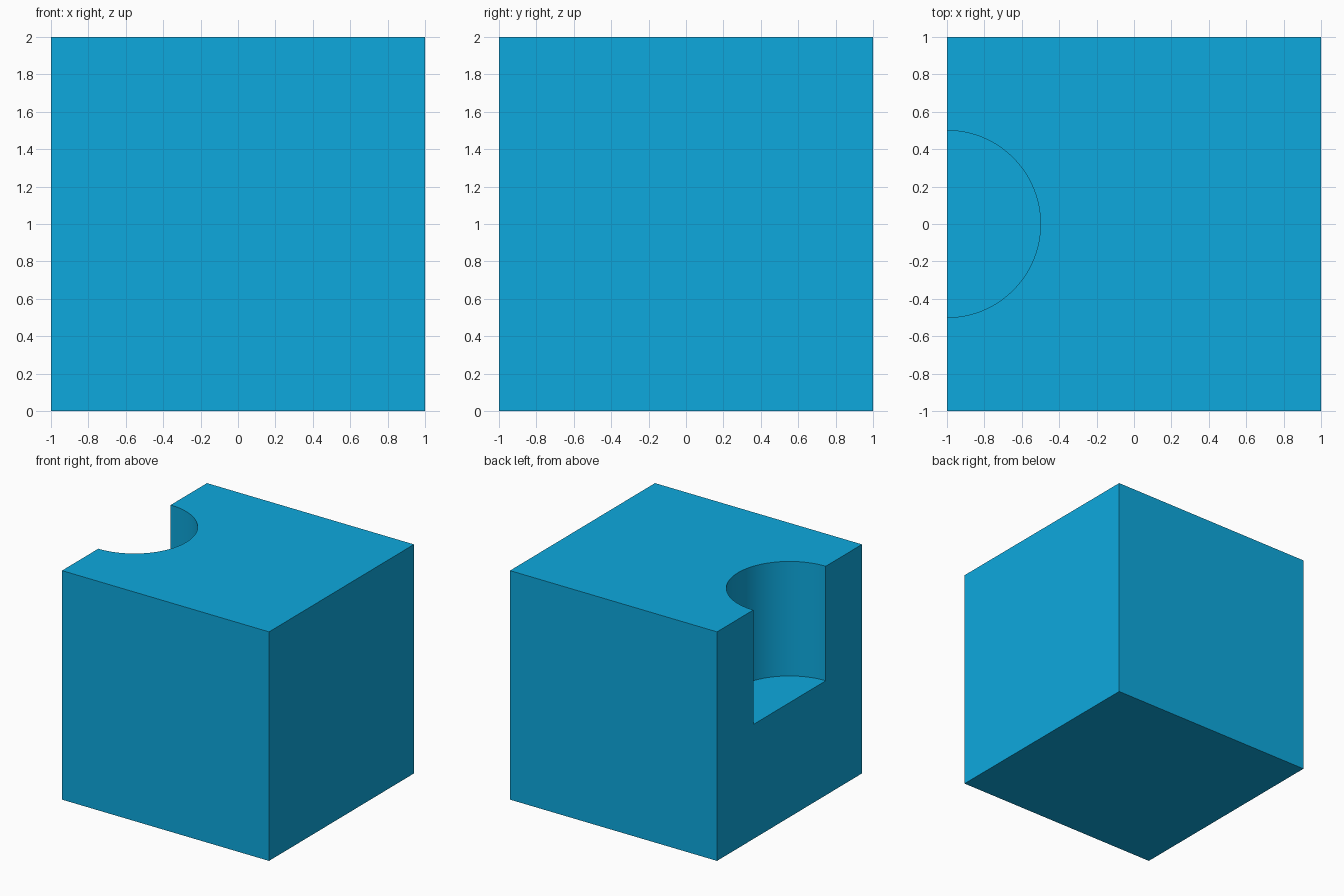
import bpy
from math import radians

if "Cube" in bpy.data.objects:
    bpy.data.objects.remove(bpy.data.objects["Cube"])

# Solid block
bpy.ops.mesh.primitive_cube_add(size=2, location=(0, 0, 1))
block = bpy.context.object
block.name = "notched_block"

mat = bpy.data.materials.new("blue")
mat.diffuse_color = (0.004, 0.397, 0.73, 1)
mat.use_nodes = True
mat.node_tree.nodes["Principled BSDF"].inputs["Base Color"].default_value = mat.diffuse_color
block.data.materials.append(mat)

# Round cutter centred on the left face, reaching down to half height
bpy.ops.mesh.primitive_cylinder_add(vertices=128, radius=0.5, depth=1.5, location=(-1, 0, 1.75))
cutter = bpy.context.object
cutter.name = "notch_cutter"
cutter.hide_render = True
cutter.data.materials.append(mat)

# Cut the half-round notch
cut = block.modifiers.new("notch", 'BOOLEAN')
cut.operation = 'DIFFERENCE'
cut.solver = 'EXACT'
cut.object = cutter
bpy.ops.object.select_all(action='DESELECT')
block.select_set(True)
bpy.context.view_layer.objects.active = block
bpy.ops.object.modifier_apply(modifier=cut.name)
bpy.data.objects.remove(cutter)

# Smooth notch wall, crisp edges
bpy.ops.object.shade_smooth_by_angle(angle=radians(30))
